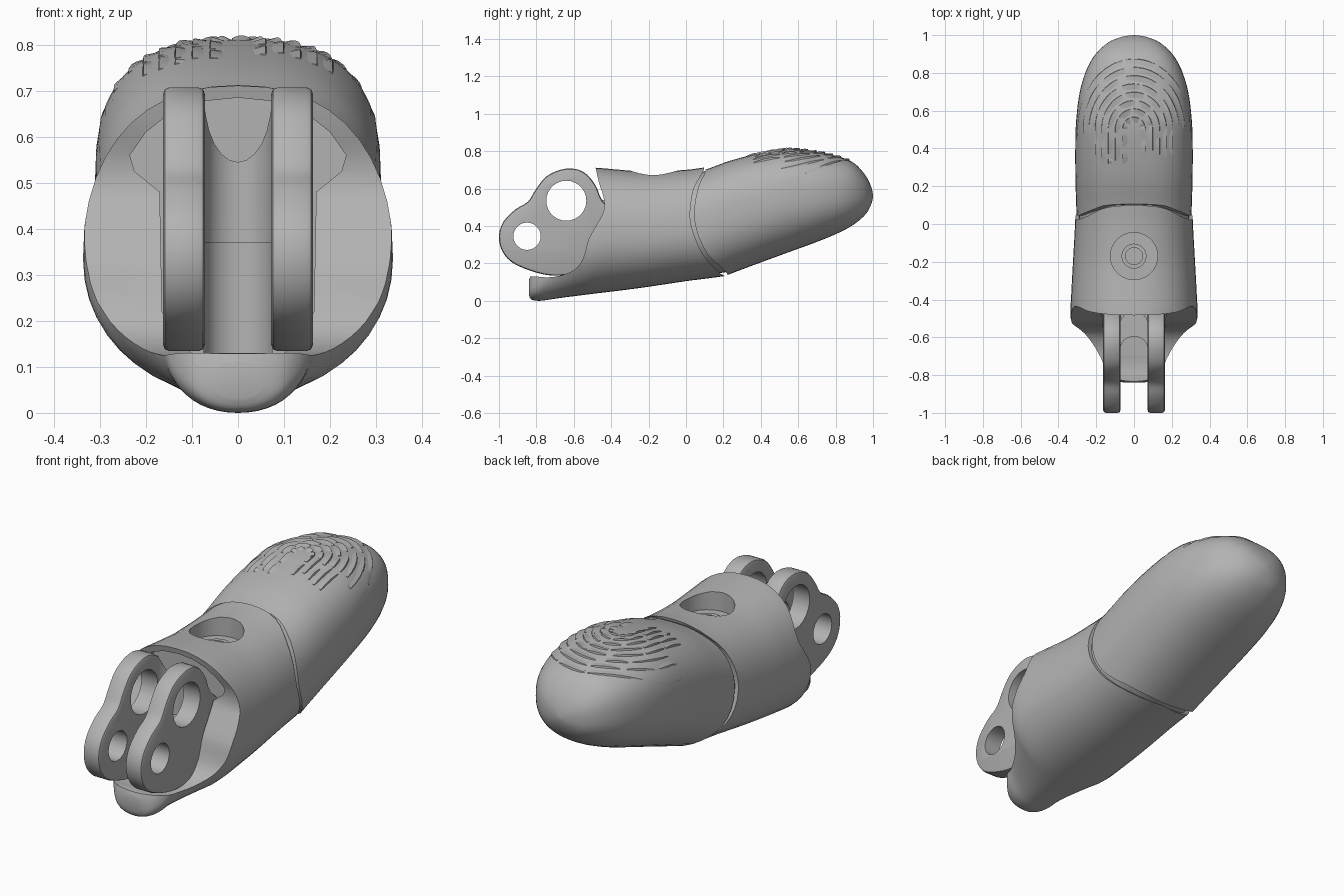
import bpy, bmesh, math, random
from mathutils import Vector
from mathutils.bvhtree import BVHTree

cube = bpy.data.objects.get("Cube")
if cube:
    bpy.data.objects.remove(cube, do_unlink=True)
random.seed(4)

grey = bpy.data.materials.new("matte grey plastic")
grey.use_nodes = True
grey.diffuse_color = (0.45, 0.45, 0.45, 1)
grey.node_tree.nodes["Principled BSDF"].inputs["Base Color"].default_value = (0.45, 0.45, 0.45, 1)


def make(name, bm):
    bmesh.ops.recalc_face_normals(bm, faces=bm.faces)
    mesh = bpy.data.meshes.new(name)
    bm.to_mesh(mesh)
    bm.free()
    mesh.materials.append(grey)
    obj = bpy.data.objects.new(name, mesh)
    bpy.context.collection.objects.link(obj)
    return obj


def spline(pts, steps, closed=False):
    """Catmull-Rom interpolation through tuples of any length."""
    n, out = len(pts), []
    pick = (lambda i: pts[i % n]) if closed else (lambda i: pts[max(0, min(n - 1, i))])
    for i in range(n if closed else n - 1):
        a, b, c, d = (Vector(pick(i + k)) for k in (-1, 0, 1, 2))
        for s in range(steps):
            t = s / steps
            out.append(b + (c - a) * (t / 2) + (a * 2 - b * 5 + c * 4 - d) * (t * t / 2)
                       + (b * 3 - a - c * 3 + d) * (t ** 3 / 2))
    if not closed:
        out.append(Vector(pts[-1]))
    return out


def skin(bm, rings):
    rows = [[bm.verts.new(p) for p in ring] for ring in rings]
    for r, q in zip(rows, rows[1:]):
        for i in range(len(r)):
            j = (i + 1) % len(r)
            bm.faces.new((r[i], r[j], q[j], q[i]))
    bm.faces.new(rows[0])
    bm.faces.new(rows[-1][::-1])


def loft(name, table, top_power, low_power, waist, shrink=0, sides=44):
    """Stack of rounded sections; each row is y, bottom, top, half width."""
    rings = []
    for y, low, high, wide in spline(table, 4):
        mid = low + (high - low) * waist
        ring = []
        for k in range(sides):
            a = math.tau * k / sides
            c, s = math.cos(a), math.sin(a)
            p = 2 / (top_power if s > 0 else low_power)
            tall = (high - mid if s > 0 else mid - low) - shrink
            ring.append((math.copysign(abs(c) ** p, c) * (wide - shrink), y,
                         mid + math.copysign(abs(s) ** p, s) * tall))
        rings.append(ring)
    bm = bmesh.new()
    skin(bm, rings)
    return make(name, bm)


def prism(name, pts, axis, start, end):
    """Outline of the two remaining coordinates, extruded along one axis."""
    place = {"x": lambda p, t: (t, p[0], p[1]),
             "y": lambda p, t: (p[0], t, p[1]),
             "z": lambda p, t: (p[0], p[1], t)}[axis]
    bm = bmesh.new()
    skin(bm, [[place(p, t) for p in pts] for t in (start, end)])
    return make(name, bm)


def circle(u, v, r, n=28):
    return [(u + r * math.cos(math.tau * k / n), v + r * math.sin(math.tau * k / n)) for k in range(n)]


def bake(obj):
    deps = bpy.context.evaluated_depsgraph_get()
    mesh = bpy.data.meshes.new_from_object(obj.evaluated_get(deps))
    obj.modifiers.clear()
    obj.data = mesh


def cut(obj, tool, operation="DIFFERENCE"):
    mod = obj.modifiers.new("cut", "BOOLEAN")
    mod.operation, mod.solver, mod.object = operation, "EXACT", tool
    bake(obj)
    bpy.data.objects.remove(tool, do_unlink=True)


# Hollow sleeve: rounded loft with a blunt lip, trimmed to its side profile
sleeve_rows = [(-.84, .03, .11, .05), (-.825, .006, .15, .1), (-.78, 0, .26, .145),
               (-.72, .008, .42, .18), (-.65, .018, .6, .24), (-.57, .028, .70, .30),
               (-.5, .037, .712, .335), (-.35, .055, .70, .331), (-.2, .075, .69, .323),
               (0, .105, .70, .312), (.12, .12, .715, .308), (.3, .145, .73, .30)]
sleeve = loft("sleeve", sleeve_rows, 2.3, 2.1, .44)
front_edge = spline([(-.485, .72), (-.465, .63), (-.44, .55), (-.44, .48), (-.47, .42), (-.52, .33),
                     (-.545, .24), (-.58, .18), (-.65, .14), (-.74, .125), (-.825, .13),
                     (-.87, .1), (-.87, -.05)], 3)
back_edge = spline([(.225, .05), (.217, .125), (.185, .145), (.095, .24), (.037, .37),
                    (.022, .47), (.042, .6), (.095, .70), (.11, .8)], 3)
cut(sleeve, prism("trim", front_edge + back_edge + [Vector((-.49, .8))], "x", -.6, .6), "INTERSECT")
half = [(.10, .13), (.14, .17), (.165, .22), (.17, .48), (.225, .525), (.235, .56), (.2, .61),
        (.15, .65), (.08, .677)]
cavity = half + [(0, .685)] + [(-x, z) for x, z in reversed(half)]
cut(sleeve, prism("cavity", cavity, "y", -1.1, -.36))

# Stepped screw hole on top
for radius, floor in ((.125, .6), (.065, .54)):
    cut(sleeve, prism("bore", circle(0, -.17, radius), "z", floor, 1))
screw_ring = prism("screw_ring", circle(0, -.17, .066), "z", .53, .612)
cut(screw_ring, prism("bore", circle(0, -.17, .045), "z", .56, 1))

# Neck seen in the groove between sleeve and tip
neck = loft("neck", sleeve_rows, 2.3, 2.1, .44, shrink=.02)
cut(neck, prism("trim", [(-.05, .35), (.05, .8), (.18, .8), (.12, .4), (.28, .05), (.1, .05)],
                "x", -.6, .6), "INTERSECT")

# Rounded fingertip
tip = loft("fingertip", [(-.05, .03, .66, .30), (.1, .09, .70, .306), (.24, .145, .75, .31),
                         (.4, .205, .79, .311), (.55, .26, .812, .306), (.7, .315, .797, .287),
                         (.82, .365, .77, .25), (.9, .41, .735, .203), (.96, .462, .67, .138),
                         (.99, .515, .61, .068), (1, .555, .565, .008)], 2.6, 2.2, .5)
tip_edge = spline([(.12, .9), (.108, .71), (.07, .62), (.045, .5), (.055, .38),
                   (.115, .25), (.22, .145), (.24, .05)], 3)
cut(tip, prism("trim", tip_edge + [Vector((1.1, .05)), Vector((1.1, .9))], "x", -.6, .6), "INTERSECT")

# Fingerprint ridges: broken wedge-shaped arches with straight legs
bm = bmesh.new()
bm.from_mesh(tip.data)
surface = BVHTree.FromBMesh(bm)
bm.free()


def on_tip(r, a, lift):
    arch = max(0, min(math.pi, a))
    x = r * (.95 - r * .4) * math.cos(arch)
    y = .5 + r * math.sin(arch) - .2 * abs(a - arch)
    hit = surface.ray_cast(Vector((x, y, 2)), Vector((0, 0, -1)))[0]
    return hit + Vector((0, 0, lift))


bm = bmesh.new()
for ring in range(8):
    r = .065 + ring * .044
    reach = .8 if ring < 5 else .1
    a = -reach + random.uniform(0, .3)
    while a < math.pi + reach:
        stop = min(a + random.uniform(.4, .8), math.pi + reach + .1)
        rings = []
        for k in range(6):
            b = a + (stop - a) * k / 5
            lift = .009 * math.sin(math.pi * (k + .6) / 6.2)
            rings.append([on_tip(r - .036, b, -.002), on_tip(r, b, lift), on_tip(r + .003, b, -.004)])
        skin(bm, rings)
        a = stop + random.uniform(.04, .2)
ridges = make("fingerprint_ridges", bm)

# Pair of hinge lugs with two pin holes each
lug_outline = spline([(-1, .35), (-.985, .27), (-.93, .205), (-.83, .16), (-.72, .135), (-.6, .145),
                      (-.45, .2), (-.36, .3), (-.36, .44), (-.445, .53), (-.485, .62), (-.55, .69),
                      (-.64, .707), (-.74, .67), (-.8, .6), (-.845, .53), (-.91, .49), (-.975, .425)],
                     3, closed=True)
lugs = []
for side, label in ((1, "left"), (-1, "right")):
    lug = prism(label + "_hinge_lug", lug_outline, "x", side * .072, side * .163)
    bevel = lug.modifiers.new("soft edge", "BEVEL")
    bevel.width, bevel.segments, bevel.limit_method = .014, 2, "ANGLE"
    bevel.angle_limit = math.radians(50)
    bake(lug)
    for y, z, r in ((-.64, .535, .107), (-.85, .345, .073)):
        cut(lug, prism("pin_hole", circle(y, z, r), "x", -.5, .5))
    lugs.append(lug)

# Stepped web between the lugs with a concave front and a sloping top
webs = []
for name, y, low, high in (("lower_web", -.66, .12, .37), ("upper_web", -.53, .3, .72)):
    hollow = [(.072 * math.cos(math.pi * k / 12), y + .065 * math.sin(math.pi * k / 12)) for k in range(13)]
    webs.append(prism(name, [(.075, y), *hollow[1:-1], (-.075, y), (-.075, -.35), (.075, -.35)],
                      "z", low, high))
cut(webs[1], prism("slope", [(-.55, .72), (-.465, .545), (-.3, .5), (-.3, .9), (-.55, .9)], "x", -.2, .2))

# Smooth shading with crisp edges
bpy.ops.object.select_all(action="DESELECT")
for obj in [sleeve, screw_ring, neck, tip, ridges] + lugs + webs:
    obj.select_set(True)
    bpy.context.view_layer.objects.active = obj
bpy.ops.object.shade_smooth_by_angle(angle=math.radians(32))
